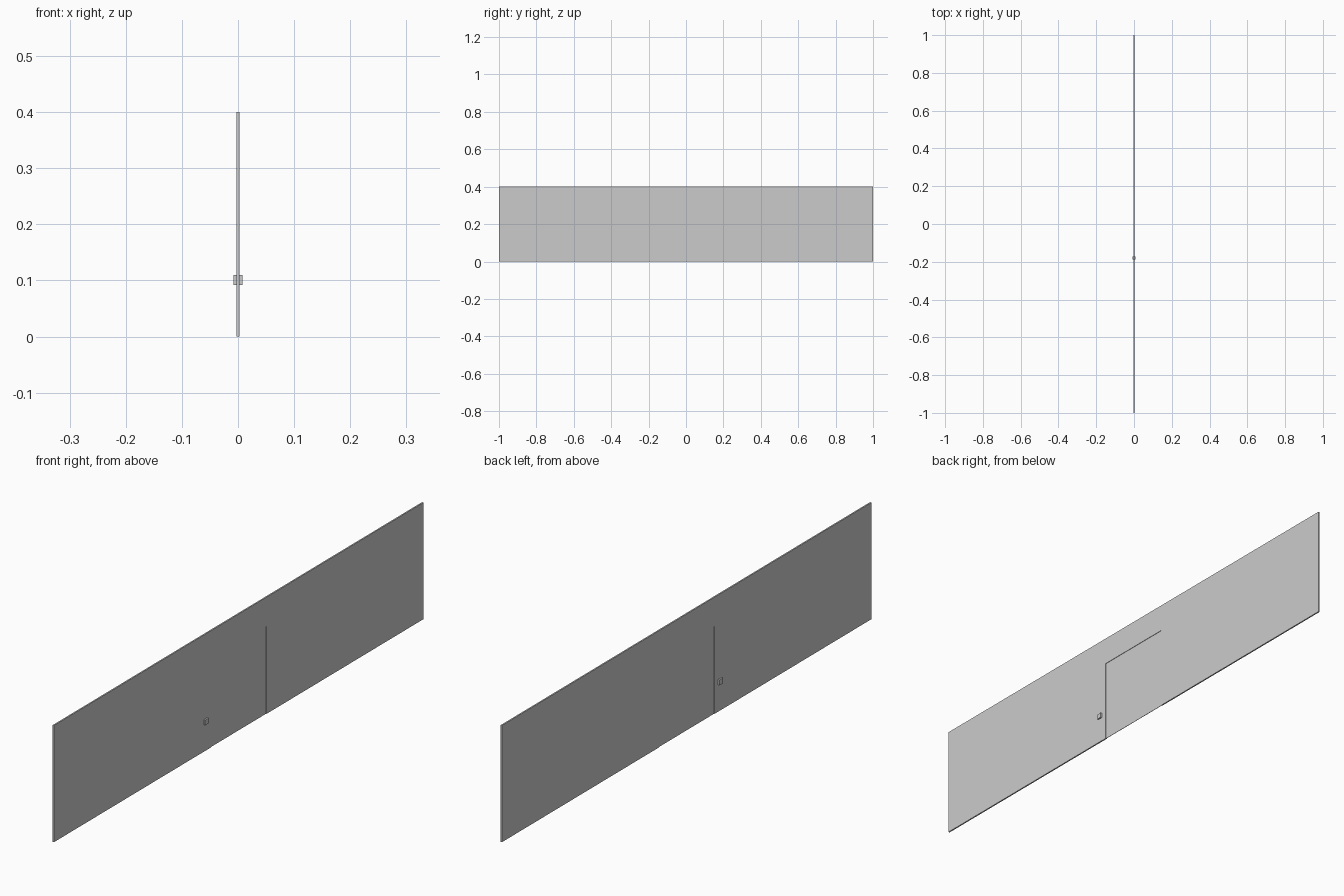
import bpy, bmesh

if "Cube" in bpy.data.objects:
    bpy.data.objects.remove(bpy.data.objects["Cube"])

WALL_T = 0.005   # wall thickness
DOOR_T = 0.0015  # thin door panel set in the middle of the opening
HALF, TOP = 1.0, 0.4
DOOR_HALF, DOOR_TOP = 0.15, 0.3


def add_object(name, bm):
    bmesh.ops.recalc_face_normals(bm, faces=bm.faces)
    mesh = bpy.data.meshes.new(name)
    bm.to_mesh(mesh)
    bm.free()
    obj = bpy.data.objects.new(name, mesh)
    bpy.context.collection.objects.link(obj)
    return obj


def extruded(name, outline, x0, x1):
    """Extrude a (y, z) outline along x."""
    bm = bmesh.new()
    face = bm.faces.new([bm.verts.new((x0, y, z)) for y, z in outline])
    out = bmesh.ops.extrude_face_region(bm, geom=[face])
    verts = [v for v in out["geom"] if isinstance(v, bmesh.types.BMVert)]
    bmesh.ops.translate(bm, verts=verts, vec=(x1 - x0, 0, 0))
    return add_object(name, bm)


def rect(y0, y1, z0, z1):
    return [(y0, z0), (y1, z0), (y1, z1), (y0, z1)]


# Wall with a doorway open to the floor
wall_outline = [(-HALF, 0), (-DOOR_HALF, 0), (-DOOR_HALF, DOOR_TOP),
                (DOOR_HALF, DOOR_TOP), (DOOR_HALF, 0), (HALF, 0),
                (HALF, TOP), (-HALF, TOP)]
extruded("wall", wall_outline, -WALL_T / 2, WALL_T / 2)

# Recessed door panel
extruded("door_panel", rect(-DOOR_HALF, DOOR_HALF, 0, DOOR_TOP),
         -DOOR_T / 2, DOOR_T / 2)

# Door button on each face of the wall
for side, name in ((1, "right_button"), (-1, "left_button")):
    extruded(name, rect(-0.189, -0.171, 0.092, 0.11),
             side * WALL_T / 2, side * 0.008)
